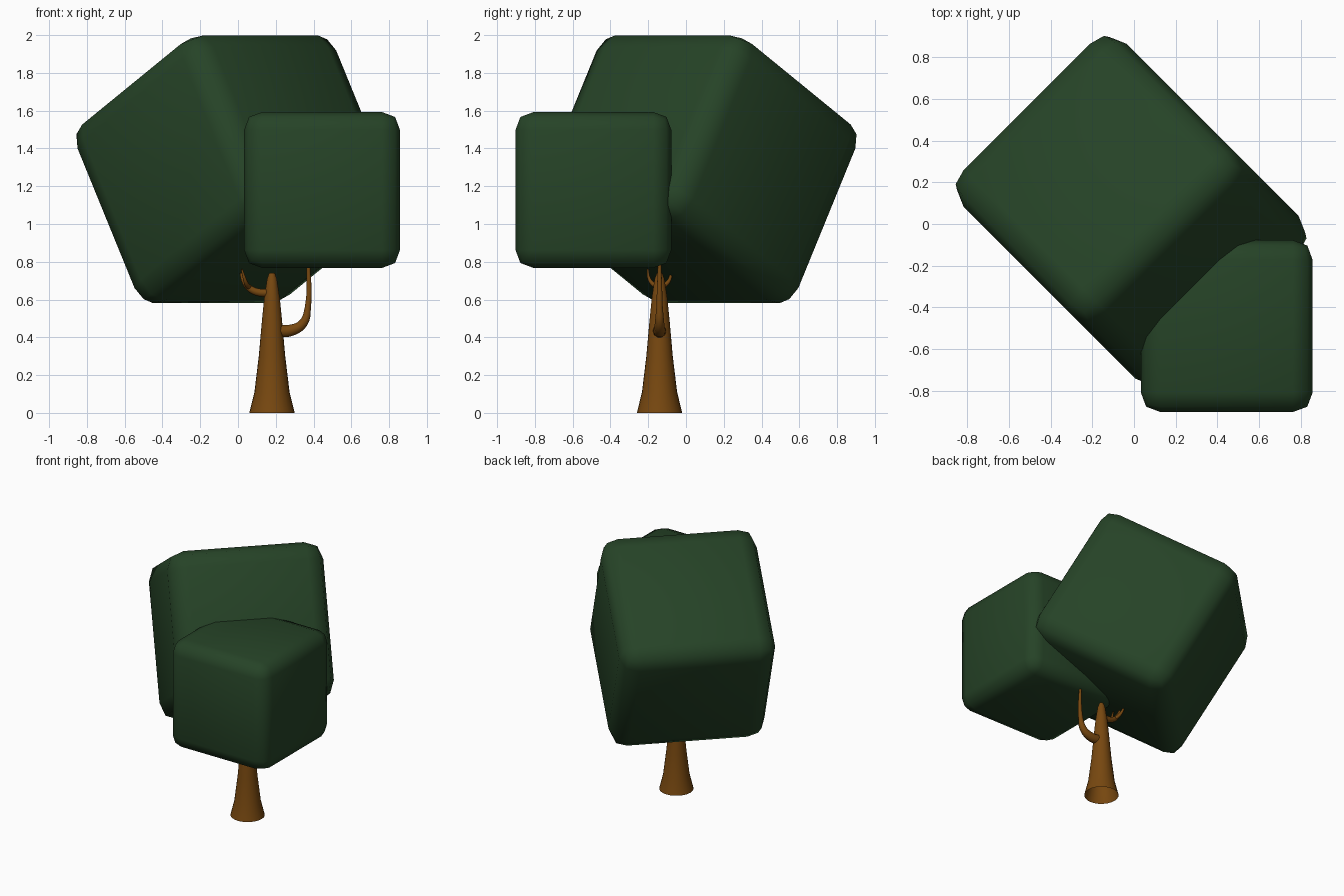
import bpy, bmesh, math
from mathutils import Matrix, Vector

if "Cube" in bpy.data.objects:
    bpy.data.objects.remove(bpy.data.objects["Cube"])


def material(name, rgb):
    m = bpy.data.materials.new(name)
    m.diffuse_color = (*rgb, 1)
    m.use_nodes = True
    m.node_tree.nodes["Principled BSDF"].inputs["Base Color"].default_value = m.diffuse_color
    return m


LEAF = material("dark green leaves", (0.019, 0.056, 0.020))
BARK = material("brown bark", (0.185, 0.064, 0.005))
TX, TY = 0.18, -0.14  # trunk axis


def add_mesh(name, bm, mat):
    bmesh.ops.recalc_face_normals(bm, faces=bm.faces)
    for f in bm.faces:
        f.smooth = True
    me = bpy.data.meshes.new(name)
    bm.to_mesh(me)
    bm.free()
    me.materials.append(mat)
    ob = bpy.data.objects.new(name, me)
    bpy.context.collection.objects.link(ob)
    return ob


def leaf_block(name, size, matrix):
    """Rounded cube of foliage."""
    bm = bmesh.new()
    bmesh.ops.create_cube(bm, size=size)
    bmesh.ops.bevel(bm, geom=bm.edges[:], offset=size * 0.115, offset_type='OFFSET',
                    segments=2, profile=0.53, affect='EDGES')
    ob = add_mesh(name, bm, LEAF)
    ob.matrix_world = matrix
    return ob


def branch(name, points):
    """Tapered tube through (x, y, z, radius) points."""
    cu = bpy.data.curves.new(name, 'CURVE')
    cu.dimensions = '3D'
    cu.bevel_depth = 1.0
    cu.bevel_resolution = 3
    cu.resolution_u = 5
    cu.use_fill_caps = True
    sp = cu.splines.new('BEZIER')
    sp.bezier_points.add(len(points) - 1)
    for bp, (x, y, z, r) in zip(sp.bezier_points, points):
        bp.co = (x, y, z)
        bp.radius = r
        bp.handle_left_type = bp.handle_right_type = 'AUTO'
    cu.materials.append(BARK)
    ob = bpy.data.objects.new(name, cu)
    bpy.context.collection.objects.link(ob)
    bpy.ops.object.select_all(action='DESELECT')
    ob.select_set(True)
    bpy.context.view_layer.objects.active = ob
    bpy.ops.object.convert(target='MESH')


# Foliage: large block turned 45 degrees and tipped 30, small block upright
u = Vector((1, 1, 0)).normalized()
tilt = Matrix.Rotation(math.radians(-30), 4, u) @ Matrix.Rotation(math.radians(45), 4, 'Z')
# the top face must lean towards the back left
if (tilt.to_3x3() @ Vector((0, 0, 1))).x > 0:
    tilt = Matrix.Rotation(math.radians(30), 4, u) @ Matrix.Rotation(math.radians(45), 4, 'Z')
leaf_block("large_foliage", 1.107, Matrix.Translation((-0.014, 0.061, 1.29)) @ tilt)
leaf_block("small_foliage", 0.825, Matrix.Translation((0.445, -0.49, 1.18)))

# Trunk: flared cone, open underneath
bm = bmesh.new()
rings = []
SIDES = 24
for r, z in [(0.12, 0), (0.093, 0.11), (0.07, 0.30), (0.054, 0.48),
             (0.041, 0.61), (0.026, 0.71), (0.015, 0.74)]:
    rings.append([bm.verts.new((TX + r * math.cos(a), TY + r * math.sin(a), z))
                  for a in (2 * math.pi * i / SIDES for i in range(SIDES))])
for a, b in zip(rings, rings[1:]):
    for i in range(SIDES):
        j = (i + 1) % SIDES
        bm.faces.new((a[i], a[j], b[j], b[i]))
bm.faces.new(rings[-1])
add_mesh("trunk", bm, BARK)

# Right branch bends up into the small block
branch("right_branch", [(0.20, TY, 0.435, 0.037), (0.28, TY, 0.437, 0.032),
                        (0.345, TY, 0.475, 0.025), (0.37, TY, 0.56, 0.017),
                        (0.373, TY, 0.80, 0.009)])

# Left branch with a two-pronged fork
branch("left_branch", [(0.17, TY, 0.635, 0.023), (0.10, TY, 0.64, 0.021),
                       (0.055, TY, 0.665, 0.018), (0.03, TY, 0.70, 0.013),
                       (0.015, TY, 0.74, 0.007)])
for label, s in (("front", -1), ("back", 1)):
    branch(label + "_twig", [(0.06, TY, 0.662, 0.014), (0.045, TY + s * 0.035, 0.682, 0.012),
                             (0.035, TY + s * 0.055, 0.71, 0.009),
                             (0.02, TY + s * 0.062, 0.76, 0.005)])

for ob in bpy.data.objects:
    bpy.ops.object.select_all(action='DESELECT')
    ob.select_set(True)
    bpy.context.view_layer.objects.active = ob
    bpy.ops.object.shade_smooth_by_angle(angle=math.radians(60))
